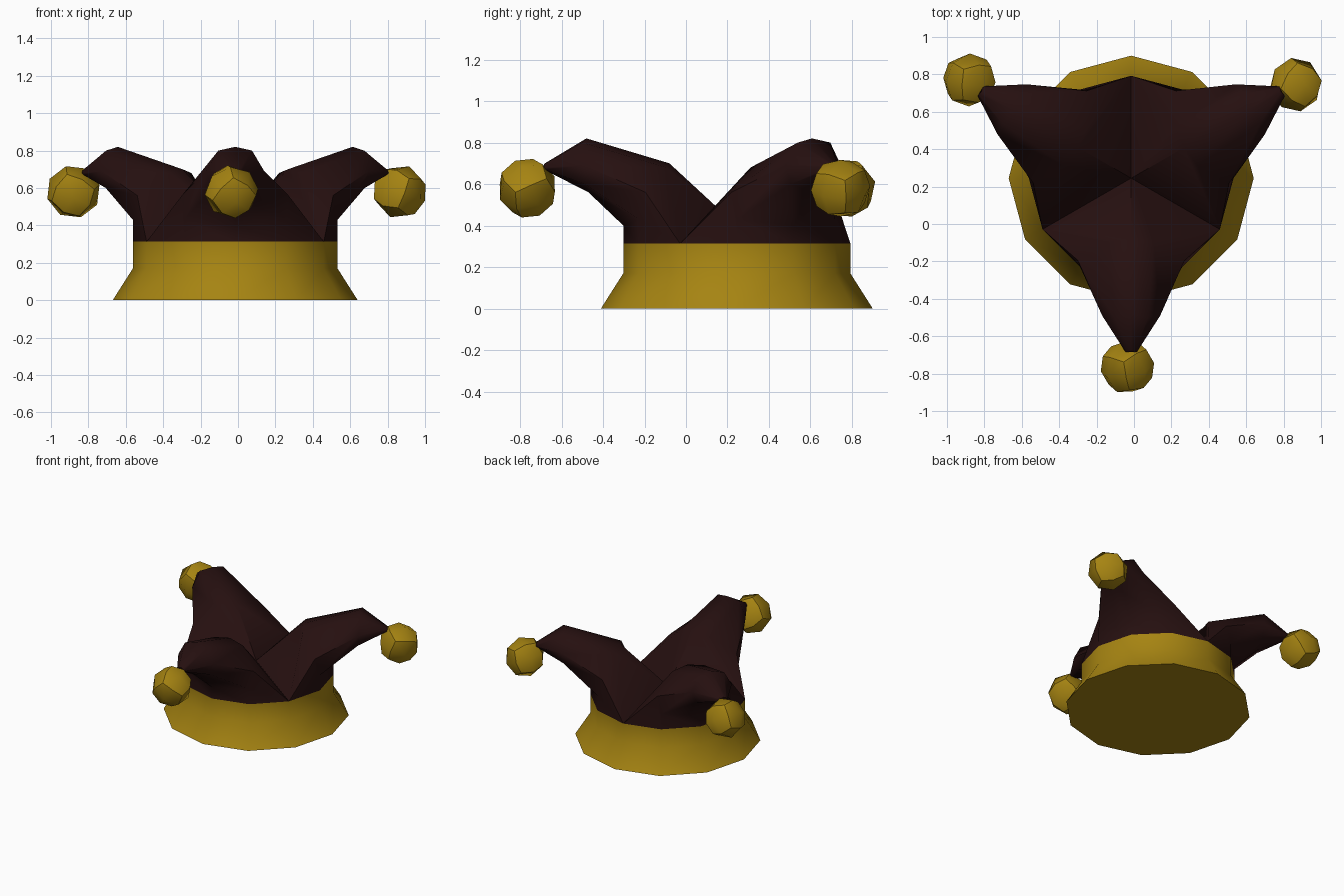
import bpy, bmesh, math
from mathutils import Vector, Matrix, Euler

old = bpy.data.objects.get("Cube")
if old:
    bpy.data.objects.remove(old, do_unlink=True)

CENTRE = Vector((-0.015, 0.245, 0))


def material(name, rgb):
    m = bpy.data.materials.new(name)
    m.use_nodes = True
    m.diffuse_color = (*rgb, 1)
    bsdf = m.node_tree.nodes["Principled BSDF"]
    bsdf.inputs["Base Color"].default_value = (*rgb, 1)
    bsdf.inputs["Roughness"].default_value = 0.8
    return m


gold = material("old gold", (0.38, 0.23, 0.006))
maroon = material("dark maroon", (0.019, 0.005, 0.005))


def finish(bm, name, mat, angle):
    bmesh.ops.remove_doubles(bm, verts=bm.verts, dist=0.0005)
    bmesh.ops.recalc_face_normals(bm, faces=bm.faces)
    mesh = bpy.data.meshes.new(name)
    bm.to_mesh(mesh)
    bm.free()
    mesh.materials.append(mat)
    ob = bpy.data.objects.new(name, mesh)
    bpy.context.collection.objects.link(ob)
    bpy.ops.object.select_all(action='DESELECT')
    ob.select_set(True)
    bpy.context.view_layer.objects.active = ob
    bpy.ops.object.shade_smooth_by_angle(angle=math.radians(angle))
    return ob


def bridge(bm, a, b):
    n = len(a)
    for i in range(n):
        j = (i + 1) % n
        bm.faces.new((a[i], a[j], b[j], b[i]))


# Flared twelve-sided band with a closed underside
bm = bmesh.new()
rings = []
for radius, z in ((0.655, 0), (0.547, 0.17), (0.547, 0.315)):
    rings.append([bm.verts.new(CENTRE + Vector((radius * math.cos(k * math.pi / 6),
                                                radius * math.sin(k * math.pi / 6), z)))
                  for k in range(12)])
bridge(bm, rings[0], rings[1])
bridge(bm, rings[1], rings[2])
bm.faces.new(rings[0])
finish(bm, "band", gold, 40)

# Horn sections: half outlines from ridge to underside, as (outward, sideways, height)
SECTIONS = [
    [(0, 0, 0.40), (0.2735, 0.474, 0.313), (0.2735, 0.474, 0.313),
     (0.474, 0.2735, 0.313), (0.547, 0, 0.313)],
    [(0.325, 0, 0.70), (0.34, 0.12, 0.68), (0.44, 0.285, 0.56),
     (0.474, 0.2735, 0.43), (0.547, 0, 0.40)],
    [(0.725, 0, 0.82), (0.745, 0.09, 0.80), (0.735, 0.155, 0.69),
     (0.73, 0.12, 0.60), (0.715, 0, 0.56)],
    [(0.925, 0, 0.70), (0.93, 0.02, 0.695), (0.93, 0.03, 0.68),
     (0.925, 0.02, 0.67), (0.92, 0, 0.665)],
]

# Three drooping horns that meet along valleys at the middle
bm = bmesh.new()
for degrees in (-90, 30, 150):
    turn = Matrix.Rotation(math.radians(degrees), 4, 'Z')
    loops = []
    for half in SECTIONS:
        outline = half + [(r, -s, z) for r, s, z in half[-2:0:-1]]
        loops.append([bm.verts.new(CENTRE + turn @ Vector(p)) for p in outline])
    for a, b in zip(loops, loops[1:]):
        bridge(bm, a, b)
    bm.faces.new(loops[-1])
finish(bm, "horned_crown", maroon, 50)

# Faceted round bells at the horn tips
BELLS = {
    "front_bell": ((-0.035, -0.765, 0.58), (0.5, 0.6, 0.5)),
    "left_bell": ((0.865, 0.745, 0.58), (0.3, 0.2, 1.0)),
    "right_bell": ((-0.88, 0.77, 0.58), (0.25, 0.5, 0.1)),
}
for name, (place, tilt) in BELLS.items():
    bm = bmesh.new()
    bmesh.ops.create_cube(bm, size=1)
    bmesh.ops.subdivide_edges(bm, edges=bm.edges[:], cuts=1, use_grid_fill=True)
    turn = Euler(tilt).to_matrix()
    for v in bm.verts:
        v.co = Vector(place) + turn @ (v.co.normalized() * 0.145)
    finish(bm, name, gold, 40)
